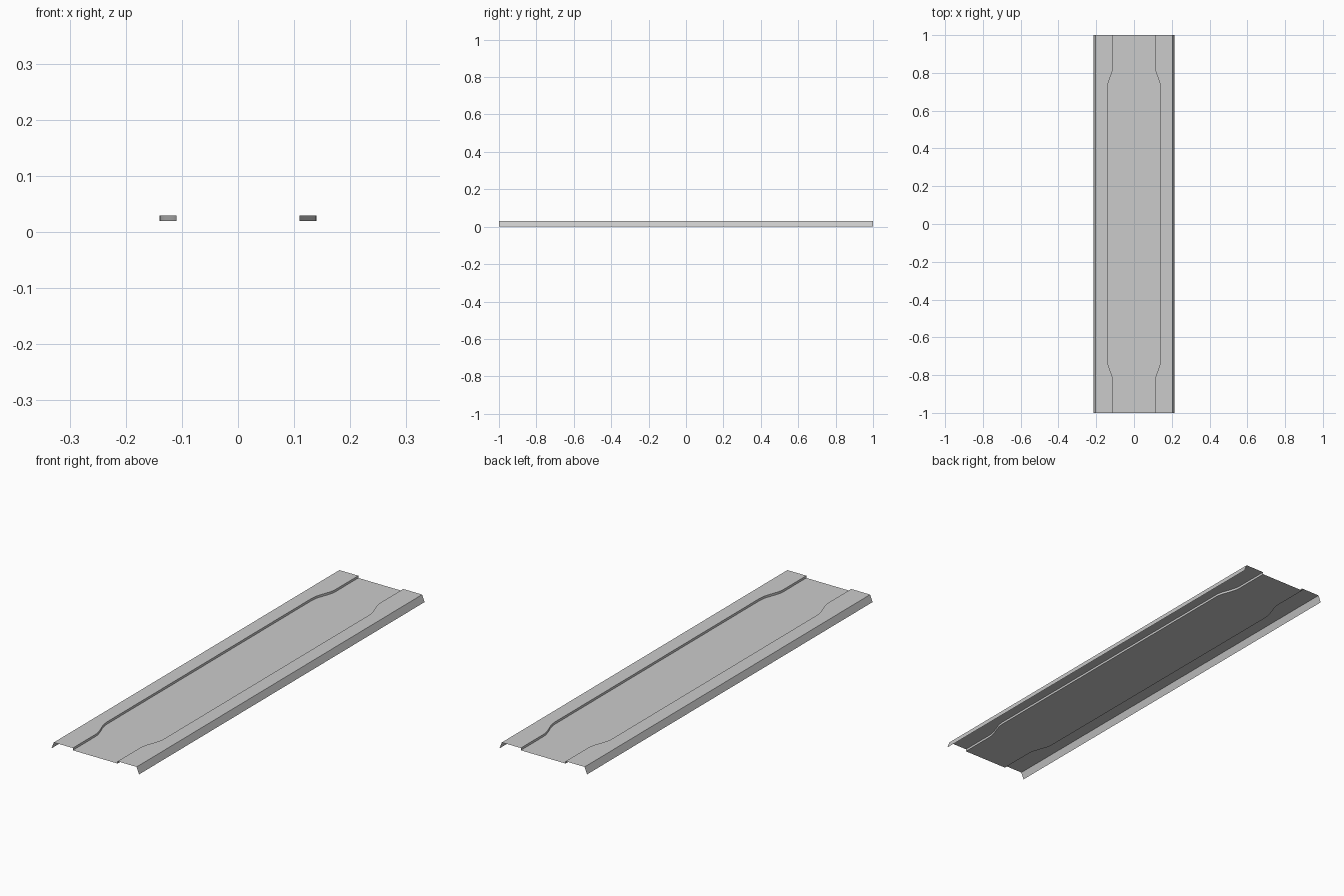
import bpy, bmesh, math

if "Cube" in bpy.data.objects:
    bpy.data.objects.remove(bpy.data.objects["Cube"])

EDGE, FOOT = 0.203, 0.215      # top bend and bottom lip of the side flange
HIGH, LOW = 0.03, 0.02         # raised side strips and recessed centre
NARROW, WIDE = 0.11, 0.14      # half width of the recess at the ends / middle
Y_WIDE, Y_NARROW = 0.72, 0.84  # span of the S-shaped transition
STEPS = 8


def recess(y):
    t = min(max((abs(y) - Y_WIDE) / (Y_NARROW - Y_WIDE), 0), 1)
    return WIDE + (NARROW - WIDE) * t * t * (3 - 2 * t)


# Stations along the length, denser in the transitions
half = [Y_WIDE + (Y_NARROW - Y_WIDE) * i / STEPS for i in range(STEPS + 1)] + [1.0]
stations = [-y for y in reversed(half)] + half

# Open sheet: flange, raised strip, step, recessed floor, mirrored
bm = bmesh.new()
rows = []
for y in stations:
    s = recess(y)
    right = [(s, LOW), (s, HIGH), (EDGE, HIGH), (FOOT, 0)]
    section = [(-x, z) for x, z in reversed(right)] + right
    rows.append([bm.verts.new((x, y, z)) for x, z in section])
for a, b in zip(rows, rows[1:]):
    for i in range(len(a) - 1):
        bm.faces.new((a[i], a[i + 1], b[i + 1], b[i]))

mesh = bpy.data.meshes.new("sheet_panel")
bm.to_mesh(mesh)
bm.free()
panel = bpy.data.objects.new("sheet_panel", mesh)
bpy.context.collection.objects.link(panel)
bpy.context.view_layer.objects.active = panel
panel.select_set(True)
bpy.ops.object.shade_smooth_by_angle(angle=math.radians(30))
